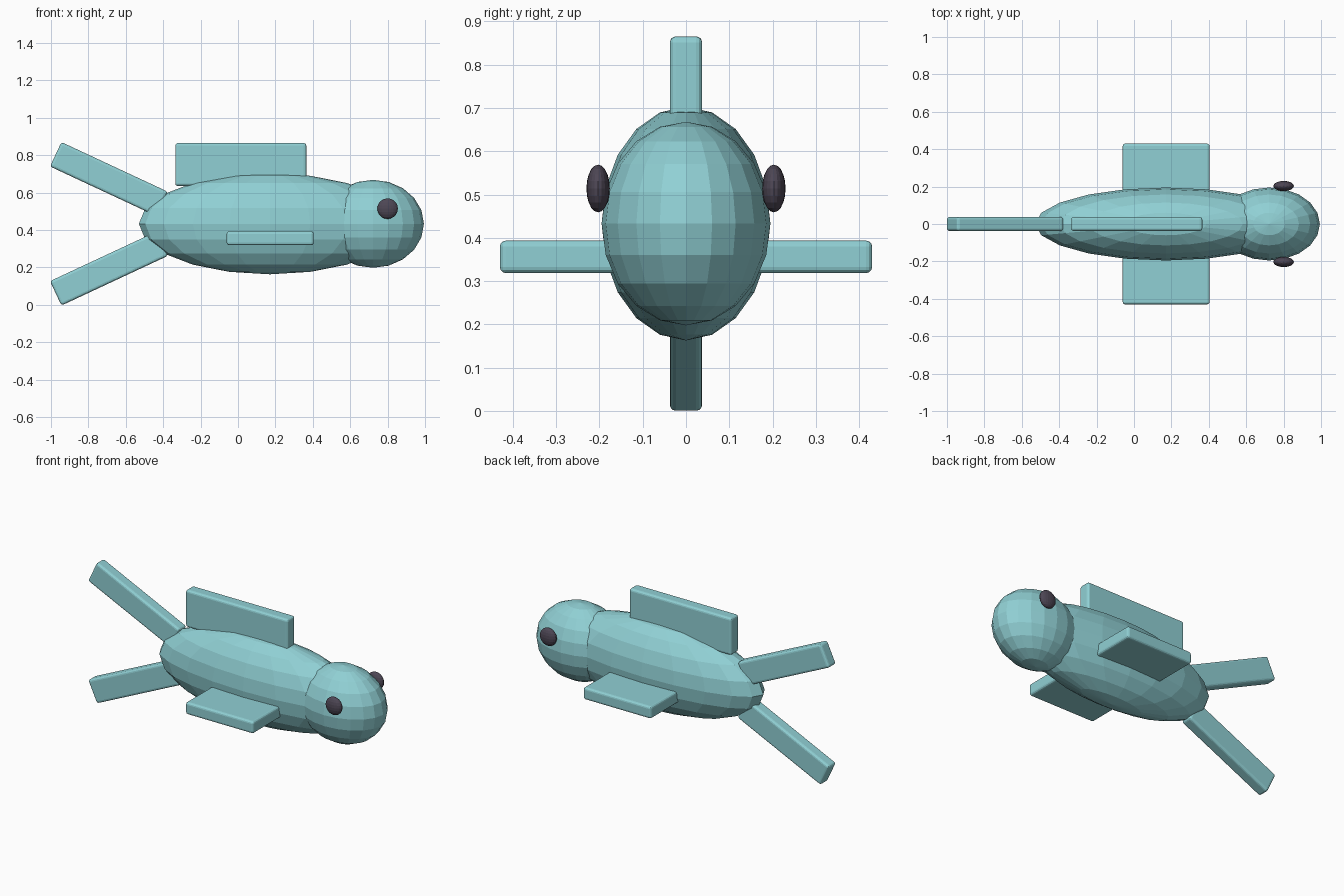
import bpy
import math

cube = bpy.data.objects.get("Cube")
if cube:
    bpy.data.objects.remove(cube, do_unlink=True)


def make_material(name, rgb):
    mat = bpy.data.materials.new(name)
    mat.use_nodes = True
    color = (*rgb, 1)
    mat.diffuse_color = color
    mat.node_tree.nodes["Principled BSDF"].inputs["Base Color"].default_value = color
    return mat


teal = make_material("pale_teal", (0.28, 0.63, 0.66))
dark = make_material("dark_violet_grey", (0.075, 0.062, 0.09))


def ellipsoid(name, center, radii, mat):
    bpy.ops.mesh.primitive_uv_sphere_add(segments=20, ring_count=10, location=center)
    obj = bpy.context.object
    obj.name = name
    obj.scale = radii
    bpy.ops.object.transform_apply(location=False, rotation=False, scale=True)
    obj.data.materials.append(mat)
    return obj


def slab(name, center, size, tilt=0):
    # Rounded fin plate, tilted around the y axis
    bpy.ops.mesh.primitive_cube_add(size=1, location=center)
    obj = bpy.context.object
    obj.name = name
    obj.scale = size
    bpy.ops.object.transform_apply(location=False, rotation=False, scale=True)
    obj.rotation_euler.y = math.radians(tilt)
    bevel = obj.modifiers.new("rounded_edges", "BEVEL")
    bevel.width = 0.014
    bevel.segments = 3
    obj.data.materials.append(teal)
    return obj


MID_Z = 0.433

# Body and head
ellipsoid("body", (0.17, 0, MID_Z), (0.7, 0.195, 0.27), teal)
ellipsoid("head", (0.722, 0, MID_Z), (0.272, 0.195, 0.235), teal)

# Back fin
slab("back_fin", (0.015, 0, 0.75), (0.7, 0.075, 0.23))

# Eyes and side fins
for side, sign in (("left", 1), ("right", -1)):
    ellipsoid(side + "_eye", (0.8, sign * 0.203, 0.514), (0.055, 0.027, 0.055), dark)
    slab(side + "_side_fin", (0.172, sign * 0.24, 0.356), (0.465, 0.38, 0.075))

# Forked tail
for level, sign in (("upper", 1), ("lower", -1)):
    slab(level + "_tail_fin", (-0.69, 0, MID_Z + sign * 0.239),
         (0.628, 0.075, 0.144), sign * 25)
